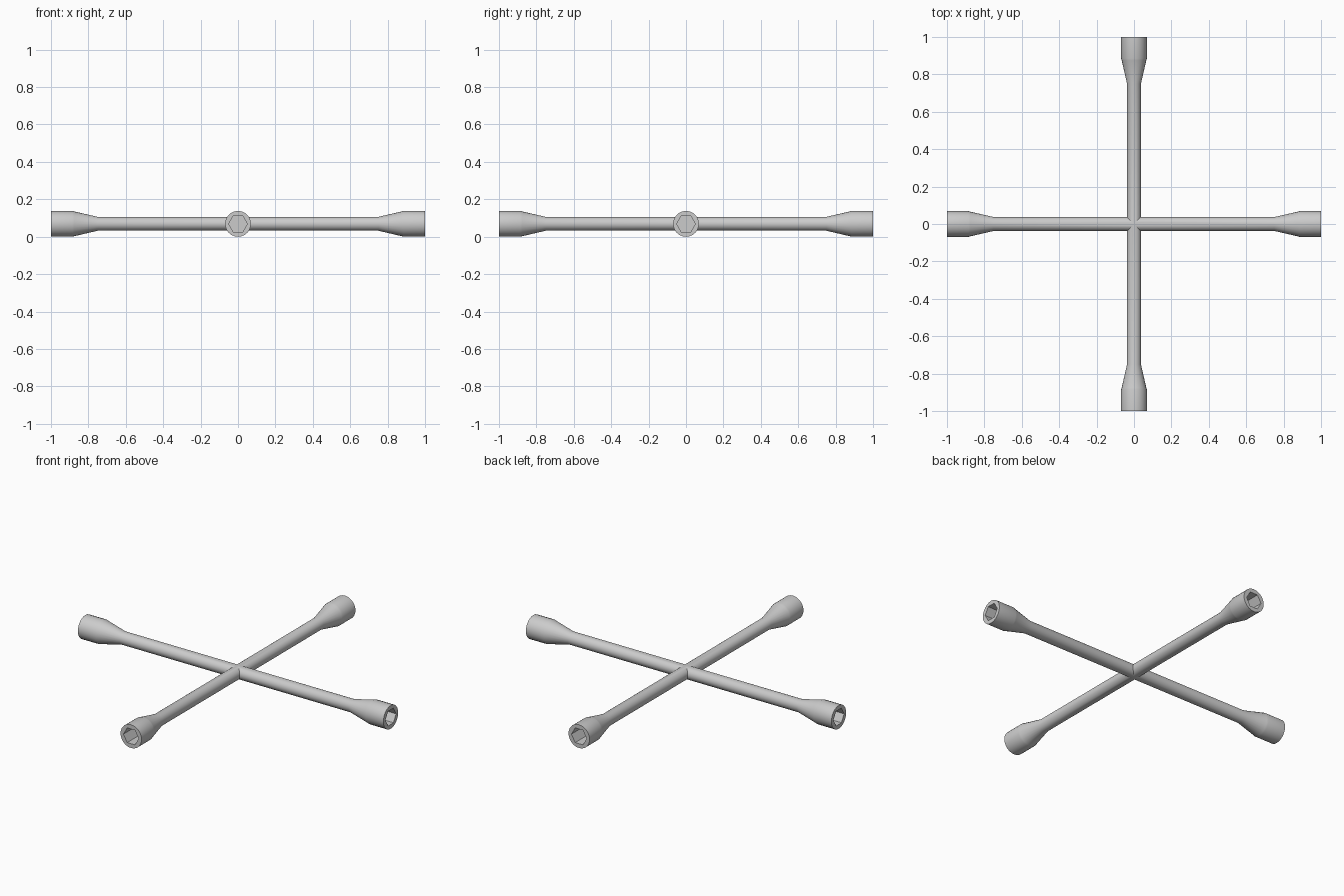
import bpy, bmesh, math
from mathutils import Matrix

if "Cube" in bpy.data.objects:
    bpy.data.objects.remove(bpy.data.objects["Cube"])

SEG = 24
ROD, SOCKET, HEX = 0.037, 0.069, 0.050


def ring(bm, turn, along, radius_at, mitre=False):
    """One cross-section of an arm; a mitred ring meets its neighbours at 45 degrees."""
    verts = []
    for i in range(SEG):
        a = 2 * math.pi * i / SEG
        r = radius_at(a)
        s, z = r * math.cos(a), r * math.sin(a)
        d = abs(s) if mitre else along
        verts.append(bm.verts.new(turn @ Matrix.Translation((d, s, SOCKET + z)).translation))
    return verts


def circle(r):
    return lambda a: r


def hexagon(a):
    return HEX * math.cos(math.pi / 6) / math.cos(a % (math.pi / 3) - math.pi / 6)


# rod, flare, socket wall, rim, then the hexagonal recess
SECTIONS = [
    (0.0, circle(ROD), True),
    (0.75, circle(ROD), False),
    (0.875, circle(0.066), False),
    (0.885, circle(SOCKET), False),
    (1.0, circle(SOCKET), False),
    (1.0, hexagon, False),
    (0.90, hexagon, False),
]

bm = bmesh.new()
for k in range(4):
    turn = Matrix.Rotation(k * math.pi / 2, 4, 'Z')
    rings = [ring(bm, turn, *sec) for sec in SECTIONS]
    for p, q in zip(rings, rings[1:]):
        for i in range(SEG):
            j = (i + 1) % SEG
            bm.faces.new((p[i], p[j], q[j], q[i]))
    bm.faces.new(rings[-1])  # recess floor

# weld the four arms at the centre
bmesh.ops.remove_doubles(bm, verts=bm.verts, dist=1e-5)
bmesh.ops.recalc_face_normals(bm, faces=bm.faces)
mesh = bpy.data.meshes.new("cross_wrench")
bm.to_mesh(mesh)
bm.free()

wrench = bpy.data.objects.new("cross_wrench", mesh)
bpy.context.collection.objects.link(wrench)
bpy.context.view_layer.objects.active = wrench
wrench.select_set(True)
bpy.ops.object.shade_smooth_by_angle(angle=math.radians(30))
